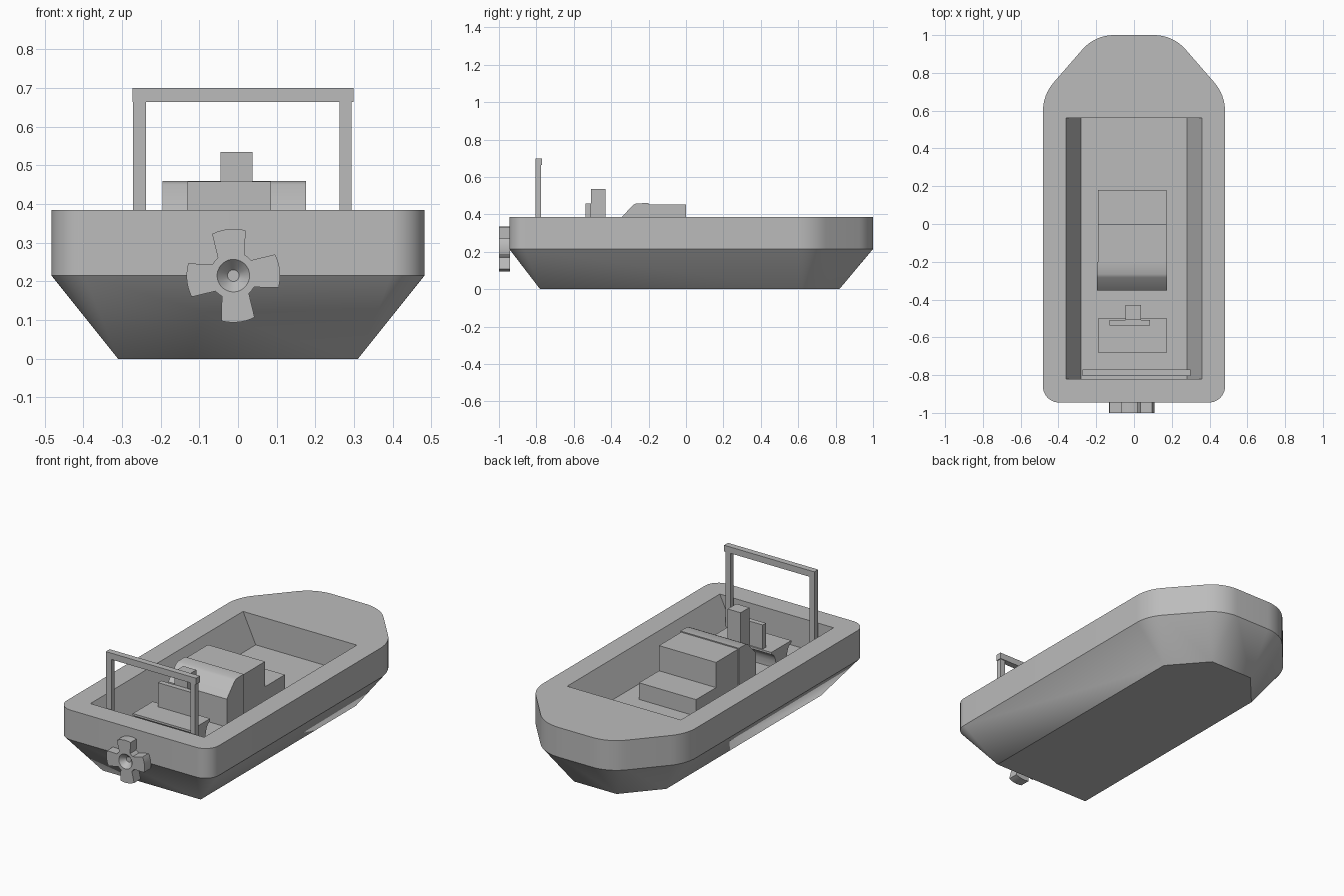
import bpy, bmesh, math
from mathutils import Vector

cube = bpy.data.objects.get("Cube")
if cube:
    bpy.data.objects.remove(cube, do_unlink=True)

grey = bpy.data.materials.new("light grey")
grey.use_nodes = True
colour = (0.5, 0.5, 0.5, 1)
grey.diffuse_color = colour
grey.node_tree.nodes["Principled BSDF"].inputs["Base Color"].default_value = colour


def finish(name, bm, smooth=None):
    bmesh.ops.recalc_face_normals(bm, faces=bm.faces)
    mesh = bpy.data.meshes.new(name)
    bm.to_mesh(mesh)
    bm.free()
    mesh.materials.append(grey)
    ob = bpy.data.objects.new(name, mesh)
    bpy.context.collection.objects.link(ob)
    if smooth:
        bpy.ops.object.select_all(action='DESELECT')
        ob.select_set(True)
        bpy.context.view_layer.objects.active = ob
        bpy.ops.object.shade_smooth_by_angle(angle=math.radians(smooth))
    return ob


def bridge(bm, a, b):
    n = len(a)
    for i in range(n):
        j = (i + 1) % n
        bm.faces.new((a[i], a[j], b[j], b[i]))


def ring(bm, points, z):
    return [bm.verts.new((p[0], p[1], z)) for p in points]


def extrude_x(name, profile, x0, x1, smooth=None):
    """Solid from a y-z profile between two x positions."""
    bm = bmesh.new()
    a, b = ([bm.verts.new((x, y, z)) for y, z in profile] for x in (x0, x1))
    bridge(bm, a, b)
    bm.faces.new(a)
    bm.faces.new(b)
    return finish(name, bm, smooth)


def box(name, x0, x1, y0, y1, z0, z1):
    return extrude_x(name, [(y0, z0), (y1, z0), (y1, z1), (y0, z1)], x0, x1)


def fillet(before, corner, after, r, steps=8):
    p = Vector(corner)
    d1, d2 = (Vector(before) - p).normalized(), (Vector(after) - p).normalized()
    half = (math.pi - d1.angle(d2)) / 2
    a, b = p + d1 * r * math.tan(half), p + d2 * r * math.tan(half)
    c = p + (d1 + d2).normalized() * r / math.cos(half)
    return [c + (a - c).lerp(b - c, k / steps).normalized() * r for k in range(steps + 1)]


def mirrored(half):
    return half + [(-x, y) for x, y in reversed(half)]


# Hull: rounded upper band lofted down to a sharp six-sided bottom
DECK, CHINE = 0.385, 0.215
outline = mirrored([(0.482, -0.945), (0.482, 0.684), (0.207, 1.0)])
radii = [0.085, 0.23, 0.22, 0.22, 0.23, 0.085]
base = mirrored([(0.31, -0.78), (0.31, 0.62), (0.135, 0.82)])
arcs = [fillet(outline[i - 1], outline[i], outline[(i + 1) % 6], radii[i]) for i in range(6)]
points = [p for arc in arcs for p in arc]
bm = bmesh.new()
deck = ring(bm, points, DECK)
chine = ring(bm, points, CHINE)
bottom = ring(bm, base, 0)
bridge(bm, deck, chine)
per = len(arcs[0])
for i in range(6):
    nxt = (i + 1) % 6
    for k in range(per - 1):
        bm.faces.new((chine[i * per + k], chine[i * per + k + 1], bottom[i]))
    bm.faces.new((chine[i * per + per - 1], chine[nxt * per], bottom[nxt], bottom[i]))
bm.faces.new(bottom)

# Cockpit well with sloping sides, and the deck around it
FLOOR = 0.215
rim = ring(bm, mirrored([(0.36, -0.82), (0.36, 0.56)]), DECK)
floor = ring(bm, mirrored([(0.28, -0.82), (0.28, 0.56)]), FLOOR)
bridge(bm, rim, floor)
bm.faces.new(floor)
edges = [bm.edges.get((loop[i - 1], loop[i])) for loop in (deck, rim) for i in range(len(loop))]
bmesh.ops.triangle_fill(bm, edges=edges, use_beauty=True, normal=(0, 0, 1))
finish("hull", bm, 30)

# Centre console with sloped back, main block and low front seat
extrude_x("console_back", [(-0.2, FLOOR), (-0.2, 0.46), (-0.265, 0.459), (-0.283, 0.45),
                           (-0.353, 0.375), (-0.353, FLOOR)], -0.195, 0.176, 40)
box("console", -0.19, 0.171, -0.2, 0, FLOOR, 0.454)
box("front_seat", -0.19, 0.171, 0, 0.18, FLOOR, 0.31)

# Helm bench with waisted pedestal, backrest and upright block
waist = [(0.09, 0.32), (0.09, 0.308), (0.068, 0.295), (0.056, 0.275), (0.05, 0.25), (0.05, FLOOR)]
bench = [(-0.59 + y, z) for y, z in waist] + [(-0.59 - y, z) for y, z in reversed(waist)]
extrude_x("bench", bench, -0.19, 0.174, 35)
box("backrest", -0.13, 0.085, -0.537, -0.508, 0.32, 0.458)
box("upright_block", -0.045, 0.037, -0.508, -0.43, 0.32, 0.535)

# Roll bar
for name, x0, x1 in (("right_post", -0.271, -0.238), ("left_post", 0.262, 0.293)):
    box(name, x0, x1, -0.805, -0.775, FLOOR, 0.664)
box("top_bar", -0.273, 0.298, -0.805, -0.77, 0.664, 0.7)

# Four-bladed propeller with a conical hub recess
star = []
for blade in range(4):
    mid = 6 + blade * 90
    star.append((mid - 35, 0.061))
    star += [(mid + a, 0.121) for a in range(-21, 22, 6)]
    star.append((mid + 35, 0.061))
    star.append((mid + 45, 0.061))
bm = bmesh.new()


def prop_ring(y, radius=None):
    return [bm.verts.new((-0.012 + (radius or r) * math.cos(math.radians(a)), y,
                          0.215 + (radius or r) * math.sin(math.radians(a)))) for a, r in star]


rings = [prop_ring(-0.94), prop_ring(-1.0), prop_ring(-1.0, 0.056), prop_ring(-1.0, 0.042),
         prop_ring(-0.97, 0.015)]
for a, b in zip(rings, rings[1:]):
    bridge(bm, a, b)
bm.faces.new(rings[0])
bm.faces.new(rings[-1])
finish("propeller", bm, 30)
